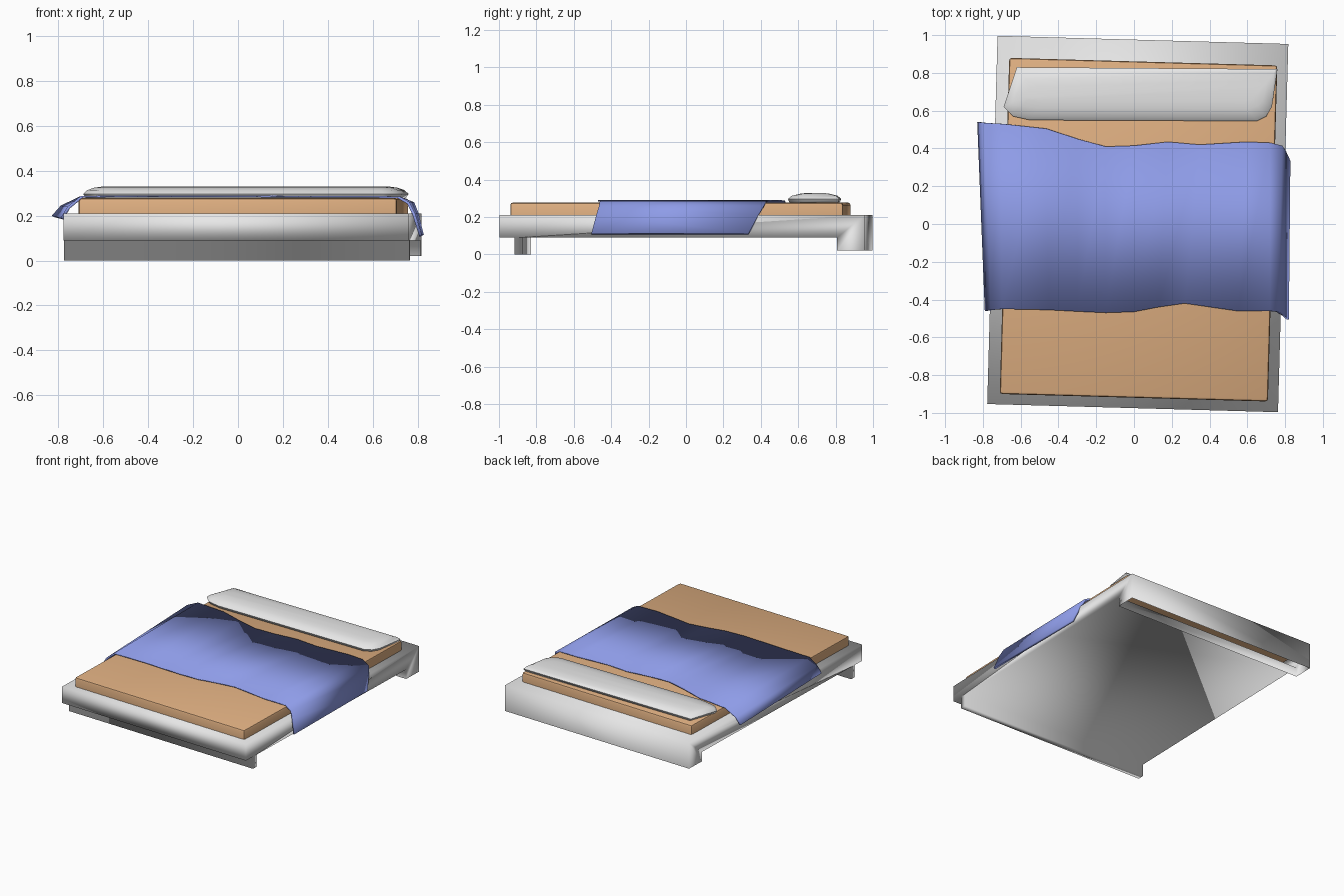
import bpy, bmesh
from mathutils import Matrix

cube = bpy.data.objects.get("Cube")
if cube:
    bpy.data.objects.remove(cube, do_unlink=True)


def material(name, rgb):
    mat = bpy.data.materials.new(name)
    mat.use_nodes = True
    mat.diffuse_color = (*rgb, 1)
    mat.node_tree.nodes["Principled BSDF"].inputs["Base Color"].default_value = (*rgb, 1)
    return mat


white = material("white", (0.8, 0.8, 0.8))
tan = material("tan", (0.74, 0.43, 0.22))
blue = material("blue", (0.27, 0.33, 0.8))

# The bed stands turned slightly about the vertical axis
TURN = Matrix.Translation((0.02, 0, 0)) @ Matrix.Rotation(-0.028, 4, "Z")


def finish(bm, name, mat, matrix=None, angle=None):
    bmesh.ops.recalc_face_normals(bm, faces=bm.faces)
    mesh = bpy.data.meshes.new(name)
    bm.to_mesh(mesh)
    bm.free()
    obj = bpy.data.objects.new(name, mesh)
    bpy.context.collection.objects.link(obj)
    mesh.materials.append(mat)
    if matrix:
        obj.matrix_world = matrix
    bpy.ops.object.select_all(action="DESELECT")
    obj.select_set(True)
    bpy.context.view_layer.objects.active = obj
    if angle:
        bpy.ops.object.shade_smooth_by_angle(angle=angle)
    else:
        bpy.ops.object.shade_smooth()
    return obj


def loft(bm, rings, closed=True):
    """Join successive point rings with quads and return the vertex rings."""
    loops = [[bm.verts.new(p) for p in ring] for ring in rings]
    for low, high in zip(loops, loops[1:]):
        count = len(low)
        for i in range(count if closed else count - 1):
            j = (i + 1) % count
            bm.faces.new((low[i], low[j], high[j], high[i]))
    return loops


# Frame: side profile with foot board and hollow head board, extruded across
profile = [(-0.975, 0.21), (-0.975, 0.09), (-0.895, 0.09), (-0.895, 0),
           (-0.85, 0), (-0.85, 0.09), (0.83, 0.09), (0.83, 0.02),
           (0.975, 0.02), (0.975, 0.21)]
bm = bmesh.new()
ends = loft(bm, [[(x, y, z) for y, z in profile] for x in (-0.77, 0.77)])
for ring in ends:
    bm.faces.new(ring)
bmesh.ops.recalc_face_normals(bm, faces=bm.faces)
opening = [f for f in bm.faces if f.normal.z < -0.9 and abs(f.calc_center_median().z - 0.02) < 0.001]
bmesh.ops.delete(bm, geom=opening, context="FACES_ONLY")
finish(bm, "bed_frame", white, TURN)

# Mattress: box sunk into the frame, with softened edges
bm = bmesh.new()
bmesh.ops.create_cube(bm, size=1)
bmesh.ops.scale(bm, vec=(1.42, 1.78, 0.15), verts=bm.verts)
bmesh.ops.translate(bm, vec=(0.005, -0.03, 0.203), verts=bm.verts)
bmesh.ops.bevel(bm, geom=bm.edges[:], offset=0.014, segments=2, affect="EDGES", profile=0.5)
finish(bm, "mattress", tan, TURN, 0.7)

# Pillow: outline stacked in rings, round at the front and square at the back
outline = [(-0.62, 0.83), (-0.69, 0.62), (-0.64, 0.57), (-0.55, 0.55), (0.65, 0.545),
           (0.7, 0.57), (0.73, 0.62), (0.76, 0.82)]
levels = [(0.265, 0.95, 0.8), (0.28, 0.985, 0.95), (0.297, 1, 1), (0.314, 0.975, 0.86),
          (0.325, 0.93, 0.55), (0.33, 0.88, 0.25)]
bm = bmesh.new()
cx, cy = 0.03, 0.69
rings = loft(bm, [[(cx + (x - cx) * sx, cy + (y - cy) * sy, z) for x, y in outline]
                  for z, sx, sy in levels])
bm.faces.new(rings[0])
bm.faces.new(rings[-1])
finish(bm, "pillow", white, None, 1.0)

# Blanket: a draped sheet between a wavy head edge and a wavy foot edge
head = [(-0.83, 0.54, 0.2), (-0.79, 0.535, 0.245), (-0.7, 0.53, 0.288), (-0.47, 0.505, 0.291),
        (-0.3, 0.45, 0.291), (-0.15, 0.41, 0.291), (0, 0.415, 0.29), (0.18, 0.435, 0.289),
        (0.35, 0.42, 0.288), (0.6, 0.435, 0.288), (0.72, 0.43, 0.286), (0.785, 0.415, 0.26),
        (0.805, 0.385, 0.21), (0.828, 0.335, 0.115)]
foot = [(-0.79, -0.46, 0.19), (-0.76, -0.455, 0.24), (-0.7, -0.45, 0.288), (-0.45, -0.455, 0.291),
        (-0.3, -0.463, 0.291), (-0.15, -0.47, 0.291), (0, -0.465, 0.29), (0.13, -0.44, 0.289),
        (0.27, -0.42, 0.288), (0.55, -0.46, 0.288), (0.72, -0.46, 0.286), (0.765, -0.465, 0.26),
        (0.79, -0.48, 0.21), (0.82, -0.505, 0.115)]
bm = bmesh.new()
loft(bm, [foot, head], closed=False)
for face in bm.faces:
    face.normal_update()
if sum(f.normal.z for f in bm.faces) < 0:
    bmesh.ops.reverse_faces(bm, faces=bm.faces)
# Give the sheet a thickness by closing it with a lowered copy
inside = bmesh.ops.duplicate(bm, geom=bm.verts[:] + bm.edges[:] + bm.faces[:])
inner = [g for g in inside["geom"] if isinstance(g, bmesh.types.BMVert)]
for v in inner:
    v.co.z -= 0.007
    v.co.x *= 0.985
pairs = inside["vert_map"]
for edge in [e for e in bm.edges if e.is_boundary and e.verts[0] not in inner]:
    a, b = edge.verts
    bm.faces.new((a, b, pairs[b], pairs[a]))
finish(bm, "blanket", blue)
